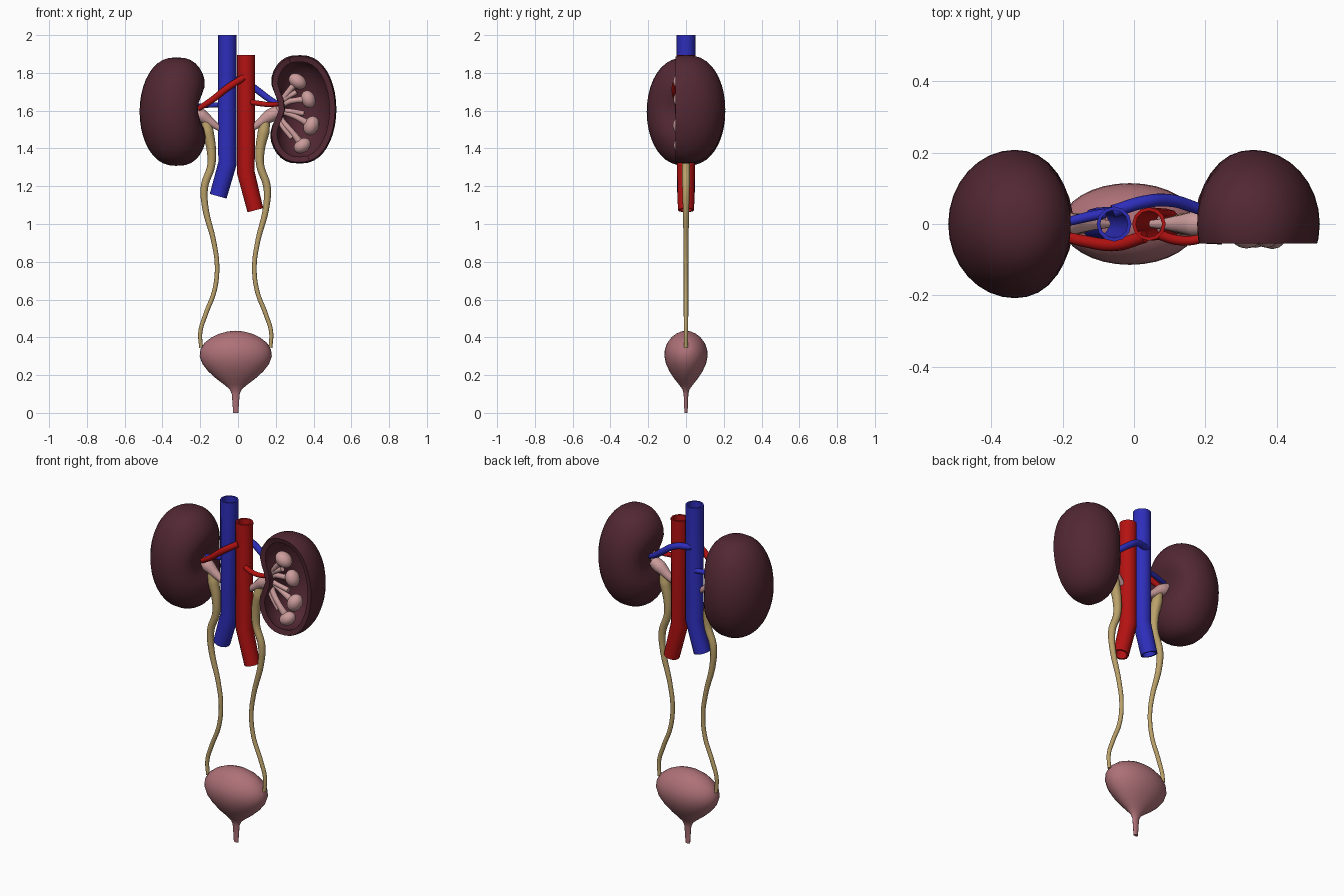
import bpy, bmesh, math
from mathutils import Vector

if "Cube" in bpy.data.objects:
    bpy.data.objects.remove(bpy.data.objects["Cube"])

MID = -0.012  # symmetry line of the urinary tract


def material(name, rgb):
    m = bpy.data.materials.new(name)
    m.diffuse_color = (*rgb, 1)
    m.use_nodes = True
    m.node_tree.nodes["Principled BSDF"].inputs["Base Color"].default_value = m.diffuse_color
    return m


MAROON = material("dark maroon", (0.085, 0.021, 0.033))
ROSE = material("rose", (0.42, 0.165, 0.185))
PINK = material("pale pink", (0.60, 0.33, 0.33))
TAN = material("tan", (0.50, 0.36, 0.145))
BLUE = material("vein blue", (0.027, 0.027, 0.50))
RED = material("artery red", (0.46, 0.006, 0.006))


def activate(ob):
    bpy.ops.object.select_all(action='DESELECT')
    ob.select_set(True)
    bpy.context.view_layer.objects.active = ob


def smooth(ob, angle=40):
    activate(ob)
    bpy.ops.object.shade_smooth_by_angle(angle=math.radians(angle))


def from_bmesh(name, bm, mat):
    bmesh.ops.recalc_face_normals(bm, faces=bm.faces)
    me = bpy.data.meshes.new(name)
    bm.to_mesh(me)
    bm.free()
    me.materials.append(mat)
    ob = bpy.data.objects.new(name, me)
    bpy.context.collection.objects.link(ob)
    return ob


def tube(name, pts, mat, curved=True, wall=0):
    """Round tube through (x, y, z, radius) points; a wall makes it hollow."""
    cu = bpy.data.curves.new(name, 'CURVE')
    cu.dimensions = '3D'
    cu.bevel_depth = 1
    cu.bevel_resolution = 4
    cu.resolution_u = 8
    cu.use_fill_caps = not wall
    sp = cu.splines.new('BEZIER' if curved else 'POLY')
    points = sp.bezier_points if curved else sp.points
    points.add(len(pts) - 1)
    for p, (x, y, z, r) in zip(points, pts):
        p.co = (x, y, z) if curved else (x, y, z, 1)
        p.radius = r
        if curved:
            p.handle_left_type = p.handle_right_type = 'AUTO'
    cu.materials.append(mat)
    ob = bpy.data.objects.new(name, cu)
    bpy.context.collection.objects.link(ob)
    activate(ob)
    bpy.ops.object.convert(target='MESH')
    ob = bpy.context.object
    if wall:
        bm = bmesh.new()
        bm.from_mesh(ob.data)
        bmesh.ops.recalc_face_normals(bm, faces=bm.faces)
        bm.to_mesh(ob.data)
        bm.free()
        mod = ob.modifiers.new("wall", 'SOLIDIFY')
        mod.thickness = wall
        mod.offset = -1
        bpy.ops.object.modifier_apply(modifier=mod.name)
    smooth(ob)
    return ob


def kidney(name, side, cz, cut_y=None):
    """Bean-shaped body with a dent facing the middle; cut_y opens the front."""
    bm = bmesh.new()
    bmesh.ops.create_uvsphere(bm, u_segments=32, v_segments=20, radius=1)
    for v in bm.verts:
        x, y, z = v.co
        ring = math.hypot(x, y)
        full = ring ** -0.15 if ring > 0.01 else 1  # fuller towards the ends
        x, y, z = x * full * 0.187, y * full * 0.208, z * 0.287
        medial = max(0, -x / 0.187)
        x += 0.075 * medial * math.exp(-((z - 0.01) / 0.10) ** 2 - (y / 0.15) ** 2)
        x -= 0.2 * z * z * (1 if x < 0 else 0.3)
        v.co = (side * (0.334 + x), y, cz + z)
    if cut_y is not None:
        bmesh.ops.bisect_plane(bm, geom=bm.verts[:] + bm.edges[:] + bm.faces[:],
                               plane_co=(0, cut_y, 0), plane_no=(0, -1, 0), clear_outer=True)
    ob = from_bmesh(name, bm, MAROON)
    if cut_y is not None:
        # make sure the shell grows inwards
        me = ob.data
        f = max(me.polygons, key=lambda p: p.center.y)
        if f.normal.y < 0:
            me.flip_normals()
        mod = ob.modifiers.new("shell", 'SOLIDIFY')
        mod.thickness = 0.03
        mod.offset = -1
        activate(ob)
        bpy.ops.object.modifier_apply(modifier=mod.name)
    smooth(ob)
    return ob


kidney("whole_kidney", -1, 1.595)
kidney("open_kidney", 1, 1.607, cut_y=-0.055)

# bladder: turned profile (height, half width), flattened front to back
profile = [(0, .014), (.05, .017), (.10, .021), (.125, .032), (.15, .062), (.18, .102),
           (.22, .146), (.26, .177), (.30, .191), (.335, .187), (.37, .166),
           (.40, .128), (.42, .085), (.431, .042)]
bm = bmesh.new()
N = 32
rings = [[bm.verts.new((MID + r * math.cos(2 * math.pi * i / N),
                        0.6 * r * math.sin(2 * math.pi * i / N), z)) for i in range(N)]
         for z, r in profile]
for a, b in zip(rings, rings[1:]):
    for i in range(N):
        bm.faces.new((a[i], a[(i + 1) % N], b[(i + 1) % N], b[i]))
bm.faces.new(rings[0])
tip = bm.verts.new((MID, 0, 0.435))
for i in range(N):
    bm.faces.new((rings[-1][i], rings[-1][(i + 1) % N], tip))
smooth(from_bmesh("bladder", bm, ROSE))

# ureters and renal pelvises, mirrored about the middle
ureter = [(.160, 1.56, .022), (.148, 1.49, .031), (.130, 1.40, .025), (.130, 1.31, .021),
          (.165, 1.20, .020), (.163, 1.10, .017), (.115, .90, .013), (.099, .78, .012),
          (.112, .65, .012), (.160, .52, .012), (.187, .43, .011), (.184, .345, .010)]
pelvis = [(.225, 1.595, .034), (.180, 1.572, .036), (.135, 1.540, .025),
          (.095, 1.512, .016), (.060, 1.490, .011)]
for word, s in (("left", -1), ("right", 1)):
    tube(word + "_ureter", [(MID + s * x, 0, z, r) for x, z, r in ureter], TAN)
    tube(word + "_pelvis", [(MID + s * x, 0, z, r) for x, z, r in pelvis], PINK)

# great vessels, hollow with open ends
tube("main_vein", [(-.056, 0, 2.0, .049), (-.056, 0, 1.32, .049), (-.105, 0, 1.147, .046)],
     BLUE, curved=False, wall=0.010)
tube("main_artery", [(.042, 0, 1.895, .047), (.042, 0, 1.27, .047), (.092, 0, 1.073, .043)],
     RED, curved=False, wall=0.010)

# branch vessels to the kidneys
tube("left_artery_branch", [(.03, -.035, 1.775, .018), (-.05, -.058, 1.725, .018),
                            (-.14, -.048, 1.655, .017), (-.21, -.03, 1.61, .014)], RED)
tube("right_artery_branch", [(.07, -.03, 1.645, .014), (.12, -.045, 1.637, .014),
                             (.17, -.045, 1.632, .013), (.215, -.03, 1.635, .011)], RED)
tube("left_vein_branch", [(-.08, .03, 1.63, .014), (-.13, .02, 1.63, .014),
                          (-.21, .0, 1.625, .012)], BLUE)
tube("right_vein_branch", [(-.06, .035, 1.765, .018), (.03, .062, 1.755, .018),
                           (.10, .066, 1.71, .018), (.16, .05, 1.665, .017),
                           (.22, .025, 1.63, .013)], BLUE)

# calyces: stalks fanning out of the hilum, each ending in a rounded cup
cups = [((.315, 1.755), (.235, 1.655), .046), ((.372, 1.660), (.25, 1.640), .044),
        ((.388, 1.520), (.25, 1.590), .048), ((.340, 1.415), (.235, 1.545), .044)]
hub = Vector((.205, 0, 1.60))
for i, ((cx, cz), (sx, sz), r) in enumerate(cups):
    n = str(i + 1)
    tube("calyx_stalk_" + n, [(*hub, .018), (sx, -.015, sz, .016),
                              ((sx + cx) / 2, -.03, (sz + cz) / 2 + .006, .015),
                              (cx, -.025, cz, .022)], PINK)
    bm = bmesh.new()
    bmesh.ops.create_uvsphere(bm, u_segments=16, v_segments=10, radius=r)
    lean = math.atan2(cz - hub.z, cx - hub.x)
    ca, sa = math.cos(lean), math.sin(lean)
    for v in bm.verts:
        x, y, z = v.co.x * 0.85, v.co.y * 0.95, v.co.z * 1.1
        v.co = (cx + x * ca - z * sa, -.025 + y, cz + x * sa + z * ca)
    smooth(from_bmesh("calyx_cup_" + n, bm, PINK), 60)

# short side twigs joining neighbouring calyces
for i, (x, z, tx, tz) in enumerate([(.24, 1.655, .31, 1.700), (.25, 1.60, .35, 1.585),
                                    (.225, 1.535, .285, 1.455)]):
    tube("calyx_twig_" + str(i + 1), [(*hub, .012), (x, -.02, z, .013),
                                      (tx, -.03, tz, .014)], PINK)
